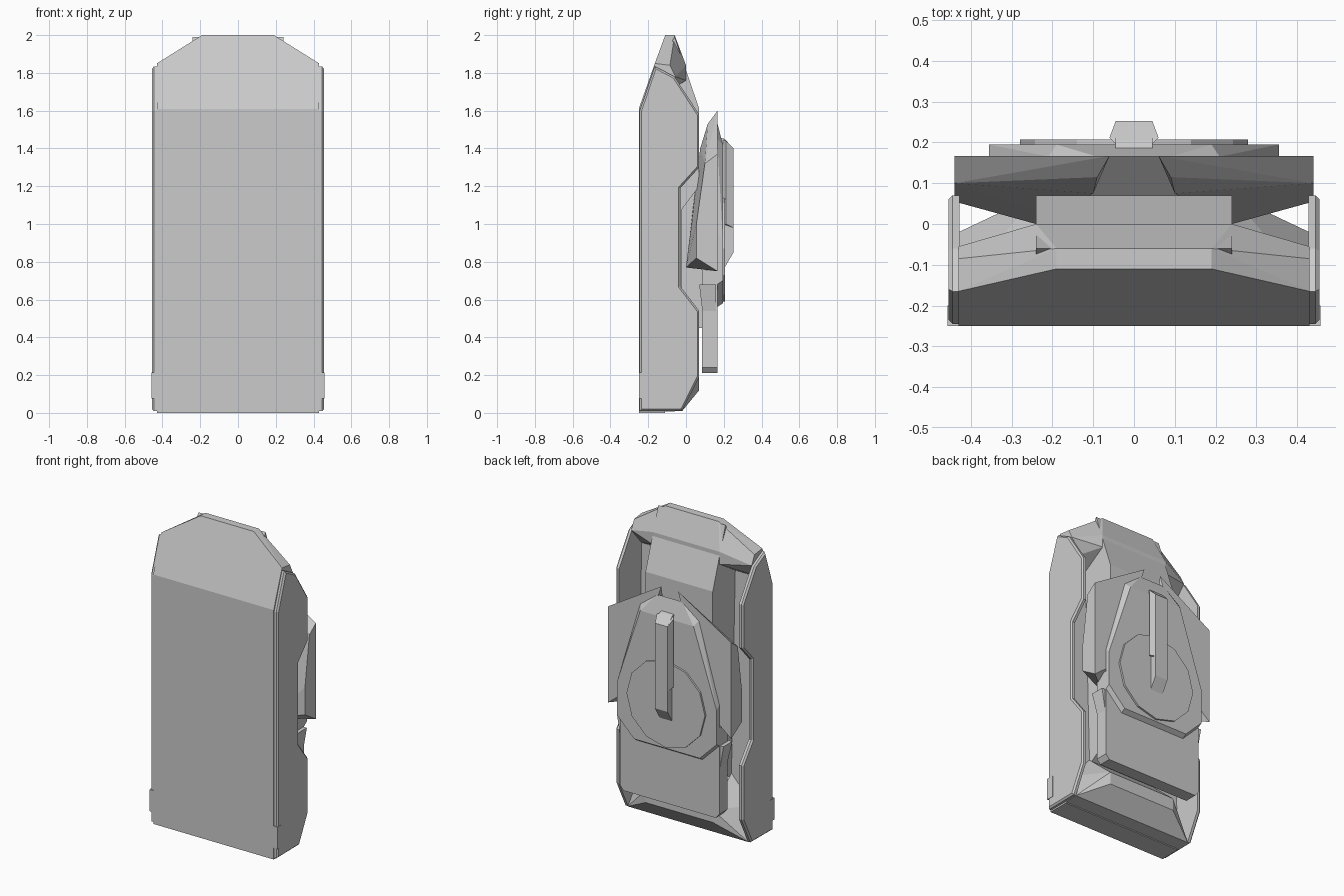
import bpy, bmesh, math

if "Cube" in bpy.data.objects:
    bpy.data.objects.remove(bpy.data.objects["Cube"])

def finish(name, bm):
    bmesh.ops.recalc_face_normals(bm, faces=bm.faces)
    me = bpy.data.meshes.new(name)
    bm.to_mesh(me)
    bm.free()
    ob = bpy.data.objects.new(name, me)
    bpy.context.collection.objects.link(ob)
    return ob

def hull(name, pts, sides=(1, -1)):
    """Convex solid; the points are repeated for each x sign in sides."""
    bm = bmesh.new()
    vs = [bm.verts.new((s * x, y, z)) for s in sides for x, y, z in pts]
    r = bmesh.ops.convex_hull(bm, input=vs)
    bmesh.ops.delete(bm, geom=[v for v in bm.verts if not v.link_faces], context='VERTS')
    bmesh.ops.dissolve_limit(bm, angle_limit=0.02, verts=bm.verts, edges=bm.edges)
    return finish(name, bm)

def prism(name, pts, axis, a, b, inset=0):
    """Profile extruded from a to b along x (points y,z) or y (points x,z);
    inset shrinks the outer cap into a chamfer."""
    bm = bmesh.new()
    to3 = (lambda p, d: (d, p[0], p[1])) if axis == 'x' else (lambda p, d: (p[0], d, p[1]))
    f = bm.faces.new([bm.verts.new(to3(p, a)) for p in pts])
    ext = bmesh.ops.extrude_face_region(bm, geom=[f])['geom']
    i = 0 if axis == 'x' else 1
    for v in [g for g in ext if isinstance(g, bmesh.types.BMVert)]:
        v.co[i] = b
    if inset:
        cap = [g for g in ext if isinstance(g, bmesh.types.BMFace)]
        bmesh.ops.recalc_face_normals(bm, faces=bm.faces)
        bmesh.ops.bevel(bm, geom=list(cap[0].edges), offset=inset, segments=1, affect='EDGES')
    return finish(name, bm)

def mirror_poly(half):
    return half + [(-x, z) for x, z in reversed(half)]

# Front slab and sloped top cap
hull("front_slab", [(.43, -.25, 0), (.43, -.25, 1.61), (.43, -.16, 1.66),
                    (.43, -.16, .02), (.43, -.11, 0)])
hull("top_cap", [(.43, -.25, 1.61), (.43, -.165, 1.85), (.43, -.085, 1.84),
                 (.43, -.055, 1.78), (.43, -.16, 1.66), (.19, -.11, 2), (.19, -.06, 2),
                 (.24, 0, 1.84), (.24, 0, 1.76)])

# Raised centre column and bottom ledge
prism("centre_column", [(-.18, 2 - .2), (-.06, 1.99), (.07, 1.61), (.07, 1.2),
                        (-.02, 1.08), (-.02, .4), (-.18, .3)], 'x', -.24, .24)
hull("bottom_ledge", [(.43, -.16, .005), (.43, -.02, .01), (.43, -.16, .2),
                      (.24, .07, .12), (.24, .07, .2), (.24, -.16, .4)])

# Notched side panels with chamfered outer faces, and corner tabs
side = [(-.245, .01), (-.245, 1.6), (-.165, 1.835), (-.06, 1.78), (.07, 1.58), (.07, 1.3),
        (-.03, 1.19), (-.03, .67), (.07, .54), (.07, .19), (-.02, .012)]
for s in (1, -1):
    tag = "right" if s > 0 else "left"
    prism("side_panel_" + tag, side, 'x', s * .428, s * .455, .01)
    prism("corner_tab_" + tag, [(-.25, .075), (-.25, .215), (-.2, .215), (-.2, .075)],
          'x', s * .425, s * .457)
    # Swept wing
    hull("wing_" + tag, [(.06, .167, 1.6), (.44, .167, 1.37), (.44, .167, .75), (.3, .167, .86),
                         (.44, .1, 1.32), (.44, .055, 1.0), (.44, .055, .82), (.24, .0, .77),
                         (.24, .03, 1.0), (.09, .115, 1.53), (.1, .075, 1.4)], (s,))
    # Bracket below the wing
    hull("wing_bracket_" + tag, [(.2, .07, .68), (.38, .07, .68), (.38, .16, .68), (.2, .16, .68),
                                 (.35, .09, .51), (.35, .16, .51), (.2, .09, .51)], (s,))

# Core joining the column to the back plates
hull("mount_core", [(.17, -.03, .45), (.17, -.03, 1.25), (.17, .07, 1.3), (.06, .175, 1.45),
                    (.17, .15, 1.3), (.17, .15, .45)])

# Lower back plate with clipped corners
prism("lower_plate", mirror_poly([(.33, .21), (.355, .24), (.355, .8), (.25, .95)]),
      'y', .085, .167)

# Upper back plate, tapering to the top
hull("upper_plate", [(.19, .195, 1.42), (.355, .195, .92), (.355, .195, .7), (.235, .195, .58),
                     (.21, .165, 1.45), (.355, .165, .95), (.355, .165, .68), (.235, .165, .56),
                     (.09, .165, 1.54)])

# Round boss, twelve sided
prism("boss_disc", [(.28 * math.cos(i * math.pi / 6), .87 + .28 * math.sin(i * math.pi / 6))
                    for i in range(12)], 'y', .19, .207)

# Grip bar with wider top head
prism("grip_bar", [(.17, 1.46), (.205, 1.45), (.252, 1.4), (.252, .85), (.205, .77), (.17, .77)],
      'x', -.045, .045)
hull("grip_head", [(.06, .212, 1.44), (.045, .252, 1.4), (.06, .212, 1.0), (.045, .252, .98),
                   (.03, .18, 1.45), (.03, .18, 1.0)])
